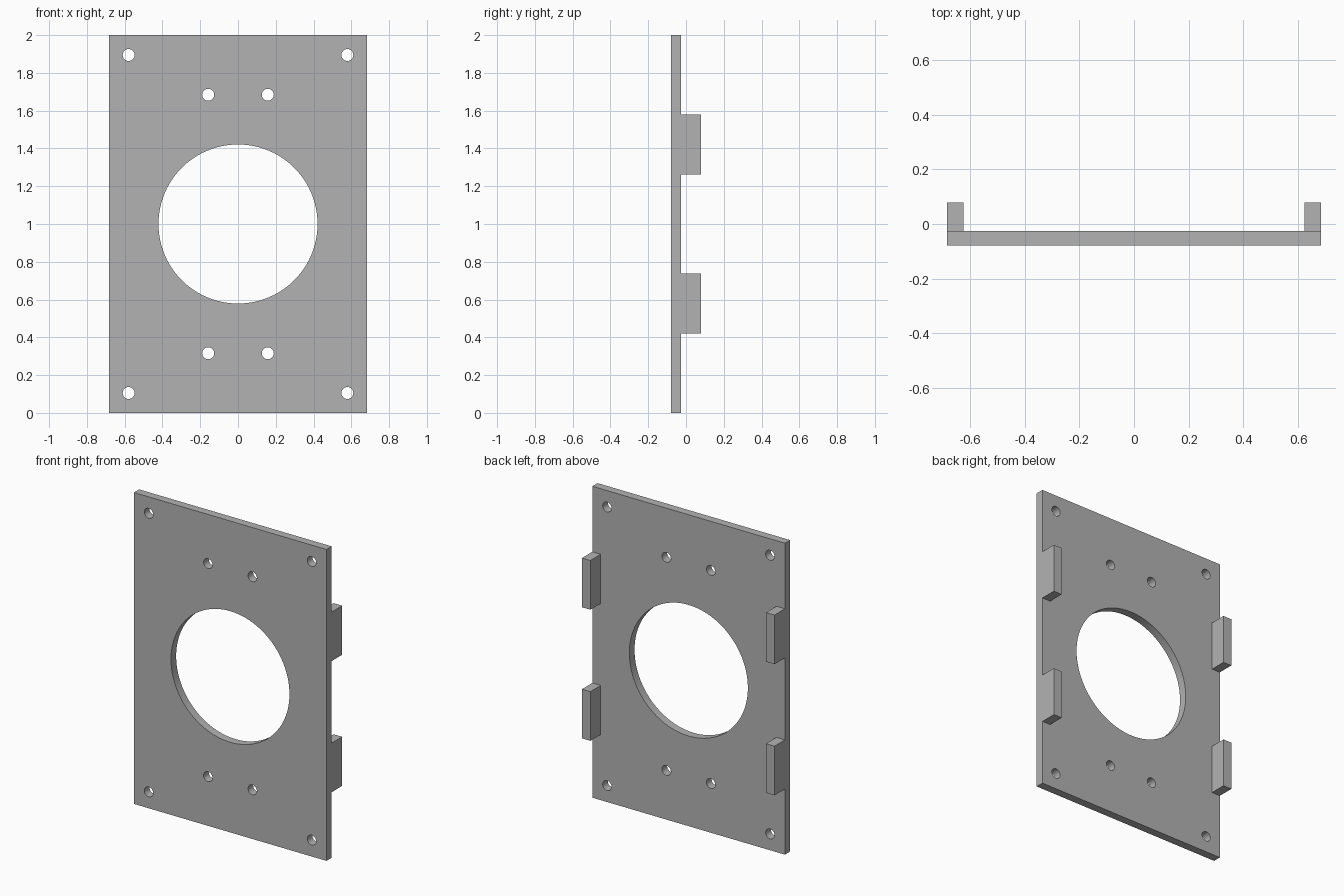
import bpy
import math

old = bpy.data.objects.get("Cube")
if old:
    bpy.data.objects.remove(old, do_unlink=True)

U = 2 / 38                      # design unit
HALF_W, HEIGHT = 13 * U, 38 * U
FRONT, PLATE_BACK, TAB_BACK = -1.5 * U, -0.5 * U, 1.5 * U

grey = bpy.data.materials.new("plain grey")
grey.use_nodes = True
colour = (0.45, 0.45, 0.45, 1)
grey.diffuse_color = colour
grey.node_tree.nodes["Principled BSDF"].inputs["Base Color"].default_value = colour


def box(name, x0, x1, y0, y1, z0, z1):
    bpy.ops.mesh.primitive_cube_add(size=1, location=((x0 + x1) / 2, (y0 + y1) / 2, (z0 + z1) / 2))
    ob = bpy.context.object
    ob.name = name
    ob.scale = (x1 - x0, y1 - y0, z1 - z0)
    bpy.ops.object.transform_apply(location=True, rotation=False, scale=True)
    ob.data.materials.append(grey)
    return ob


def drill(target, x, z, radius, sides):
    """Cut a round hole through the plate from front to back."""
    bpy.ops.mesh.primitive_cylinder_add(vertices=sides, radius=radius, depth=4 * U,
                                        location=(x, -U, z), rotation=(math.pi / 2, 0, 0))
    cutter = bpy.context.object
    cutter.data.materials.append(grey)
    bpy.context.view_layer.objects.active = target
    mod = target.modifiers.new("hole", 'BOOLEAN')
    mod.operation = 'DIFFERENCE'
    mod.solver = 'EXACT'
    mod.object = cutter
    bpy.ops.object.modifier_apply(modifier=mod.name)
    bpy.data.objects.remove(cutter, do_unlink=True)


# Flat plate with the large opening
plate = box("mounting_plate", -HALF_W, HALF_W, FRONT, PLATE_BACK, 0, HEIGHT)
drill(plate, 0, HEIGHT / 2, 8 * U, 96)

# Corner holes and inner screw holes, mirrored both ways
for side in (-1, 1):
    for end in (-1, 1):
        drill(plate, side * 11 * U, HEIGHT / 2 + end * 17 * U, 0.6 * U, 32)
        drill(plate, side * 3 * U, HEIGHT / 2 + end * 13 * U, 0.6 * U, 32)

bpy.ops.object.select_all(action='DESELECT')
plate.select_set(True)
bpy.context.view_layer.objects.active = plate
bpy.ops.object.shade_smooth_by_angle(angle=math.radians(30))

# Four tabs standing off the back along the side edges
TAB_W = 0.06
for side, x0 in (("right", -HALF_W), ("left", HALF_W - TAB_W)):
    for level, z0 in (("lower", 8 * U), ("upper", 24 * U)):
        box(f"{level}_{side}_tab", x0, x0 + TAB_W, PLATE_BACK, TAB_BACK, z0, z0 + 6 * U)
